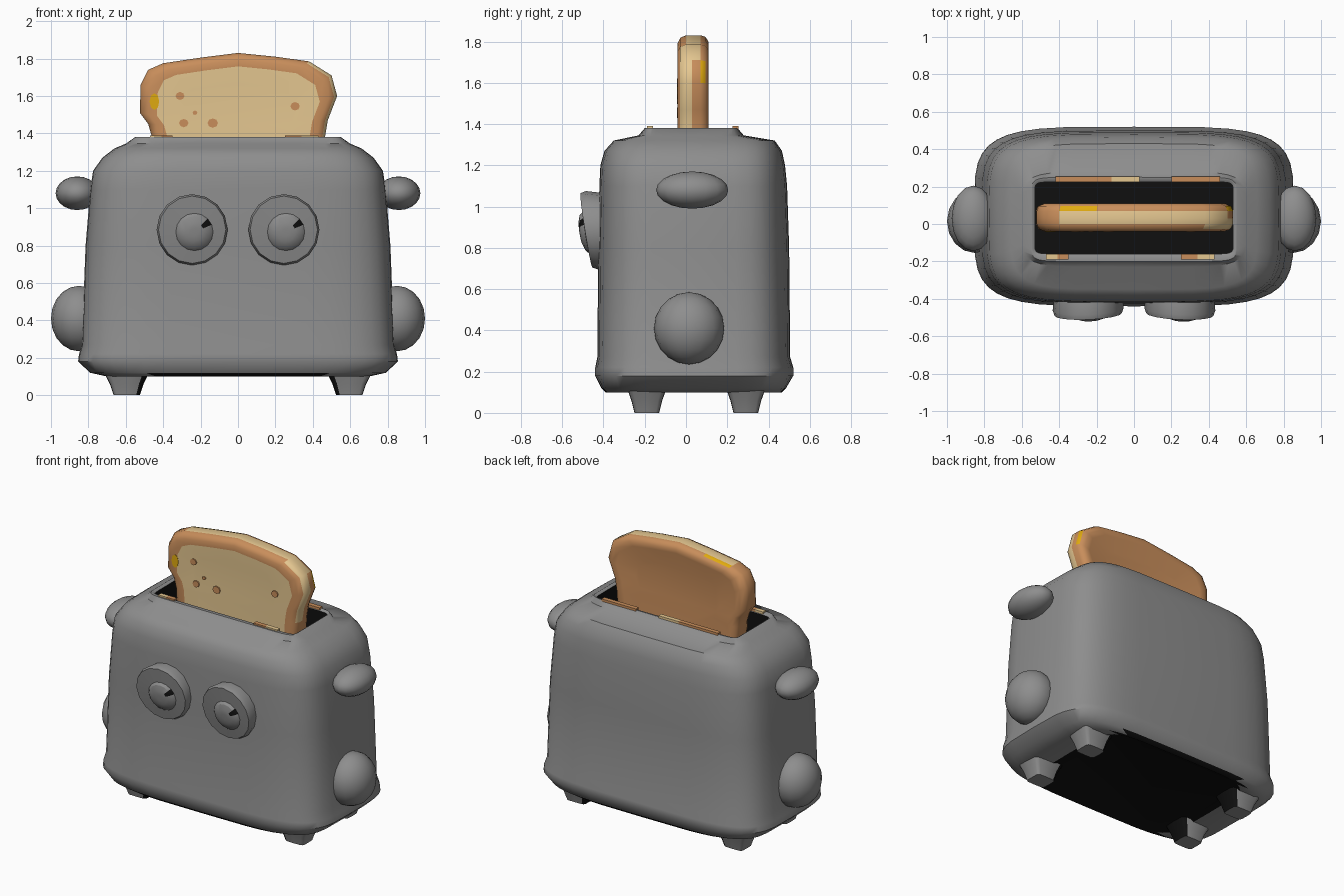
import bpy, bmesh, math

cube = bpy.data.objects.get("Cube")
if cube:
    bpy.data.objects.remove(cube, do_unlink=True)


def material(name, r, g, b):
    m = bpy.data.materials.new(name)
    m.use_nodes = True
    m.diffuse_color = (r, g, b, 1)
    bsdf = next(n for n in m.node_tree.nodes if n.type == 'BSDF_PRINCIPLED')
    bsdf.inputs["Base Color"].default_value = (r, g, b, 1)
    bsdf.inputs["Roughness"].default_value = 0.7
    return m


GREY = material("grey_metal", 0.27, 0.27, 0.27)
BLACK = material("black_inside", 0.005, 0.005, 0.005)
CRUST = material("toast_crust", 0.58, 0.27, 0.105)
CRUMB = material("bread_crumb", 0.78, 0.57, 0.28)
BUTTER = material("golden_spot", 0.74, 0.40, 0.005)


def finish(bm, name, mats, angle=45):
    bmesh.ops.recalc_face_normals(bm, faces=bm.faces[:])
    me = bpy.data.meshes.new(name)
    bm.to_mesh(me)
    bm.free()
    for m in mats:
        me.materials.append(m)
    ob = bpy.data.objects.new(name, me)
    bpy.context.collection.objects.link(ob)
    bpy.ops.object.select_all(action='DESELECT')
    ob.select_set(True)
    bpy.context.view_layer.objects.active = ob
    bpy.ops.object.shade_smooth_by_angle(angle=math.radians(angle))
    return ob


def loft(name, rings, mats, rule, angle=45):
    """Skin closed rings; rule(band, centre, step) gives the slot, caps are bands -1 and -2."""
    bm = bmesh.new()
    loops = [[bm.verts.new(p) for p in ring] for ring in rings]
    for band, (a, b) in enumerate(zip(loops, loops[1:])):
        for i in range(len(a)):
            j = (i + 1) % len(a)
            f = bm.faces.new((a[i], a[j], b[j], b[i]))
            f.material_index = rule(band, f.calc_center_median(), i)
    for band, loop in ((-1, loops[0]), (-2, loops[-1])):
        f = bm.faces.new(loop)
        f.material_index = rule(band, f.calc_center_median(), 0)
    return finish(bm, name, mats, angle)


def rounded_ring(z, half, front, back, n, count=40):
    mid, depth = (front + back) / 2, (back - front) / 2

    def bend(v):
        v = round(v, 6)
        return math.copysign(abs(v) ** (2 / n), v)
    turns = [2 * math.pi * i / count for i in range(count)]
    return [(half * bend(math.cos(t)), mid + depth * bend(math.sin(t)), z) for t in turns]


# Body: dark underside, flared base, rounded shoulders, raised centre band with slot
levels = [
    (.11, .54, -.36, .44, 6), (.10, .57, -.375, .455, 6), (.10, .70, -.39, .465, 5),
    (.12, .79, -.41, .485, 5), (.18, .855, -.44, .52, 4.5), (.22, .85, -.44, .52, 4.5),
    (.27, .835, -.43, .505, 4.5), (.80, .815, -.425, .50, 4.5), (1.1, .79, -.42, .49, 4.5),
    (1.2, .775, -.415, .48, 4.5), (1.27, .725, -.395, .465, 4.5), (1.32, .66, -.35, .43, 5),
    (1.345, .60, -.23, .28, 6), (1.38, .55, -.20, .25, 12), (1.38, .545, -.175, .24, 16),
    (1.37, .53, -.16, .225, 20), (.90, .53, -.16, .225, 20)]
last = len(levels) - 2


def body_rule(band, c, i):
    if band in (-1, -2, 0, last):
        return 1
    lip = band in (1, 2) and abs(c.x) < .5 and not -.33 < c.y < .41
    return 1 if lip else 0


loft("body", [rounded_ring(*l) for l in levels], [GREY, BLACK], body_rule)

# Feet: tapered blocks, dark on the inward side
for side, s in (("left", 1), ("right", -1)):
    for end, y in (("front", -.19), ("back", .29)):
        foot = [rounded_ring(z, w, -d, d, 6, 16)
                for z, w, d in ((0, .07, .06), (.06, .09, .075), (.16, .14, .11))]
        loft(f"{end}_{side}_foot",
             [[(px + s * .595, py + y, pz) for px, py, pz in r] for r in foot], [GREY, BLACK],
             lambda band, c, i: 1 if band >= 0 and abs(c.x) < .535 else 0)


# Side knobs: flattened hand above, round knob below
def ellipsoid(name, centre, radii, mat):
    bm = bmesh.new()
    bmesh.ops.create_uvsphere(bm, u_segments=16, v_segments=10, radius=1)
    bmesh.ops.scale(bm, vec=radii, verts=bm.verts)
    bmesh.ops.translate(bm, vec=centre, verts=bm.verts)
    return finish(bm, name, [mat])


for side, s in (("left", 1), ("right", -1)):
    ellipsoid(f"{side}_upper_knob", (s * .86, .03, 1.08), (.115, .175, .09), GREY)
    ellipsoid(f"{side}_lower_knob", (s * .85, .015, .41), (.15, .17, .175), GREY)

# Eyes: tilted discs with a low raised centre and one dark glint
eye_profile = [(.18, 0), (.19, .09), (.18, .118), (.10, .122), (.085, .138), (.05, .15), (.02, .152)]
for side, s in (("left", 1), ("right", -1)):
    rings = []
    for k, (r, d) in enumerate(eye_profile):
        ring = []
        shift = .012 if k > 2 else 0
        for i in range(16):
            t = 2 * math.pi * i / 16
            x, z = r * math.cos(t) + shift, r * math.sin(t) - shift
            ring.append((s * .245 + x, -.365 - d - .16 * z - .04 * x * s, .885 + z))
        rings.append(ring)
    loft(f"{side}_eye", rings, [GREY, BLACK],
         lambda band, c, i: 1 if band in (3, 4) and i == 1 else 0, 30)

# Toast: slice outline skinned from back to front
outline = [(-.44, .92), (-.46, 1.38), (-.48, 1.45), (-.525, 1.51), (-.52, 1.66), (-.48, 1.74),
           (-.4, 1.775), (-.2, 1.805), (0, 1.83), (.2, 1.81), (.38, 1.785), (.5, 1.71),
           (.53, 1.6), (.48, 1.47), (.465, 1.38), (.44, .92)]
slices = [(.09, .6), (.108, .85), (.11, .92), (.095, .98), (.07, 1), (.03, 1), (0, 1),
          (-.028, .97), (-.04, .91), (-.041, .825), (-.035, .6)]


def toast_rule(band, c, i):
    if band in (-2, 9):
        return 1
    if band == 3 and i in (6, 11):
        return 2
    if band in (4, 5) and c.z > 1.74 and c.x > -.42:
        return 1
    if band in (5, 6) and c.x > .4 and c.z > 1.4:
        return 1
    return 0


loft("toast", [[(x * k, y, 1.42 + (z - 1.42) * k) for x, z in outline] for y, k in slices],
     [CRUST, CRUMB, BUTTER], toast_rule, 60)


# Spots on the slice: thin plates
def spot(name, x, z, rx, rz, mat):
    bm = bmesh.new()
    bmesh.ops.create_circle(bm, cap_ends=True, segments=8, radius=1)
    for v in bm.verts:
        v.co = (x + v.co.x * rx, -.043, z + v.co.y * rz)
    rim = bmesh.ops.extrude_face_region(bm, geom=bm.faces[:])["geom"]
    bmesh.ops.translate(bm, vec=(0, .008, 0),
                        verts=[g for g in rim if isinstance(g, bmesh.types.BMVert)])
    return finish(bm, name, [mat])


for k, (x, z, r) in enumerate([(-.31, 1.6, .024), (-.23, 1.51, .013), (-.29, 1.455, .025),
                               (-.135, 1.455, .028), (.305, 1.545, .025)]):
    spot(f"toast_spot_{k + 1}", x, z, r, r * .9, CRUST)
spot("golden_patch", -.447, 1.57, .026, .045, BUTTER)


# Crumbs along the slot rim: thin strips
def strip(name, x0, x1, y, mat):
    bm = bmesh.new()
    bmesh.ops.create_cube(bm, size=1)
    bmesh.ops.scale(bm, vec=(x1 - x0, .03, .016), verts=bm.verts)
    bmesh.ops.translate(bm, vec=((x0 + x1) / 2, y, 1.382), verts=bm.verts)
    return finish(bm, name, [mat])


for k, (x0, x1, y, mat) in enumerate([
        (-.42, -.12, .24, CRUST), (-.12, .03, .24, CRUMB), (.2, .46, .24, CRUST),
        (-.47, -.41, -.175, CRUMB), (-.41, -.35, -.175, CRUST), (.25, .34, -.175, CRUST),
        (.34, .43, -.175, CRUMB)]):
    strip(f"rim_crumbs_{k + 1}", x0, x1, y, mat)
